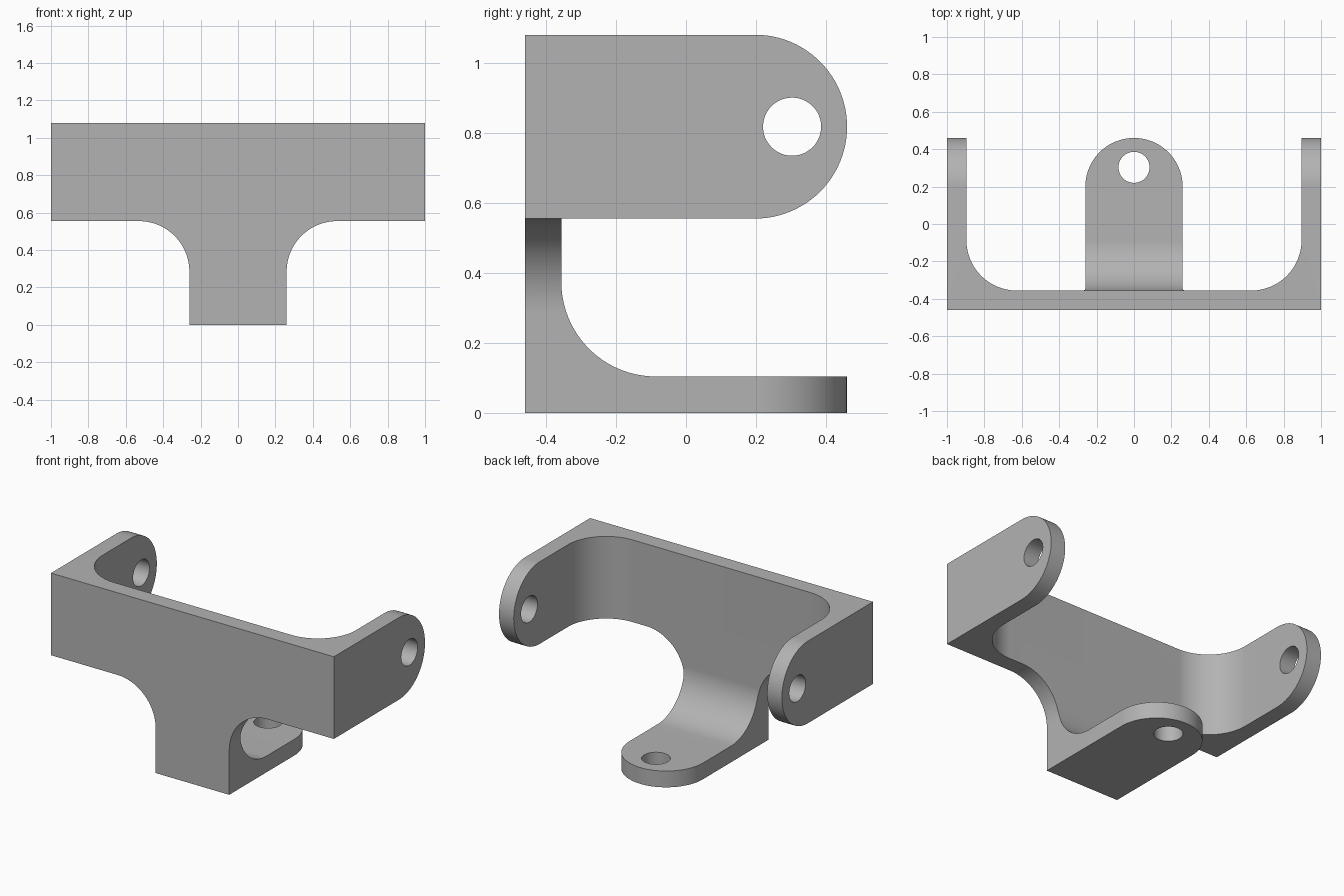
import bpy, bmesh, math
from mathutils import Vector

if "Cube" in bpy.data.objects:
    bpy.data.objects.remove(bpy.data.objects["Cube"])

# Main dimensions
DEPTH, HEIGHT = 0.46, 1.08          # half depth, full height
BASE = 0.555                        # underside of the upper channel
WALL = 0.104                        # plate thickness
TAB = 0.26                          # half width of the lower tab
FILLET = 0.27
HOLE, HOLE_Y = 0.083, 0.303
ARM_R = (HEIGHT - BASE) / 2
MID = (HEIGHT + BASE) / 2
INNER_X, INNER_Y = 1 - WALL, WALL - DEPTH

steel = bpy.data.materials.new("plain grey")
steel.use_nodes = True
GREY = (0.45, 0.45, 0.45, 1)
steel.diffuse_color = GREY
steel.node_tree.nodes["Principled BSDF"].inputs["Base Color"].default_value = GREY


def arc(cx, cy, r, start, end, steps=32):
    """Points along a circular arc, angles in degrees."""
    angles = [math.radians(start + (end - start) * i / steps) for i in range(steps + 1)]
    return [(cx + r * math.cos(a), cy + r * math.sin(a)) for a in angles]


def mirror(half):
    """Close a half outline by reflecting it across the first axis."""
    return half + [(-u, v) for u, v in reversed(half) if abs(u) > 1e-6]


def prism(name, outline, axis, low, high):
    """Extrude a closed outline along x, y or z."""
    place = {"x": lambda u, v, w: (w, u, v),
             "y": lambda u, v, w: (u, w, v),
             "z": lambda u, v, w: (u, v, w)}[axis]
    bm = bmesh.new()
    face = bm.faces.new([bm.verts.new(place(u, v, low)) for u, v in outline])
    ext = bmesh.ops.extrude_face_region(bm, geom=[face])
    moved = [g for g in ext["geom"] if isinstance(g, bmesh.types.BMVert)]
    bmesh.ops.translate(bm, verts=moved, vec=Vector(place(0, 0, high - low)))
    bmesh.ops.recalc_face_normals(bm, faces=bm.faces)
    mesh = bpy.data.meshes.new(name)
    bm.to_mesh(mesh)
    bm.free()
    mesh.materials.append(steel)
    obj = bpy.data.objects.new(name, mesh)
    bpy.context.collection.objects.link(obj)
    return obj


def combine(target, tool, operation):
    """Apply a boolean and discard the tool."""
    mod = target.modifiers.new("cut", "BOOLEAN")
    mod.operation, mod.solver, mod.object = operation, "EXACT", tool
    bpy.context.view_layer.objects.active = target
    bpy.ops.object.modifier_apply(modifier=mod.name)
    bpy.data.objects.remove(tool)


# Upper channel: U-shaped plan with filleted corners, arms rounded at the back
channel = mirror([(0, -DEPTH), (1, -DEPTH), (1, DEPTH), (INNER_X, DEPTH)]
                 + arc(INNER_X - FILLET, INNER_Y + FILLET, FILLET, 0, -90)
                 + [(0, INNER_Y)])
bracket = prism("bracket", channel, "z", BASE, HEIGHT)
arm_side = [(-DEPTH - 0.1, BASE)] + arc(DEPTH - ARM_R, MID, ARM_R, -90, 90, 48) \
    + [(-DEPTH - 0.1, HEIGHT)]
combine(bracket, prism("arm_rounding", arm_side, "x", -1.1, 1.1), "INTERSECT")

# Lower tab: L-shaped side profile
overlap = BASE + 0.1
tab_side = [(-DEPTH, 0), (DEPTH, 0), (DEPTH, WALL)] \
    + arc(INNER_Y + FILLET, WALL + FILLET, FILLET, 270, 180) \
    + [(INNER_Y, overlap), (-DEPTH, overlap)]
tab = prism("tab", tab_side, "x", -0.8, 0.8)

# Neck outline flaring into the channel
flare = TAB + FILLET
neck = mirror([(0, -0.1), (TAB, -0.1)]
              + arc(flare, BASE - FILLET, FILLET, 180, 90)
              + [(flare, overlap + 0.1), (0, overlap + 0.1)])
combine(tab, prism("neck_outline", neck, "y", -0.6, 0.6), "INTERSECT")

# Rounded back end of the tab
plan = mirror([(0, -0.6), (0.7, -0.6), (0.7, 0), (TAB + 0.0005, 0.05)]
              + arc(0, DEPTH - TAB, TAB, 0, 90, 24))
combine(tab, prism("tab_rounding", plan, "z", -0.2, 1), "INTERSECT")
combine(bracket, tab, "UNION")

# Pin holes through both arms and the tab
combine(bracket, prism("arm_hole", arc(HOLE_Y, MID, HOLE, 0, 352.5, 47), "x", -1.2, 1.2),
        "DIFFERENCE")
combine(bracket, prism("tab_hole", arc(0, HOLE_Y, HOLE, 0, 352.5, 47), "z", -0.2, 0.3),
        "DIFFERENCE")

# Smooth curved surfaces, keep machined edges sharp
bpy.ops.object.select_all(action="DESELECT")
bracket.select_set(True)
bpy.context.view_layer.objects.active = bracket
bpy.ops.object.shade_smooth_by_angle(angle=math.radians(30))
